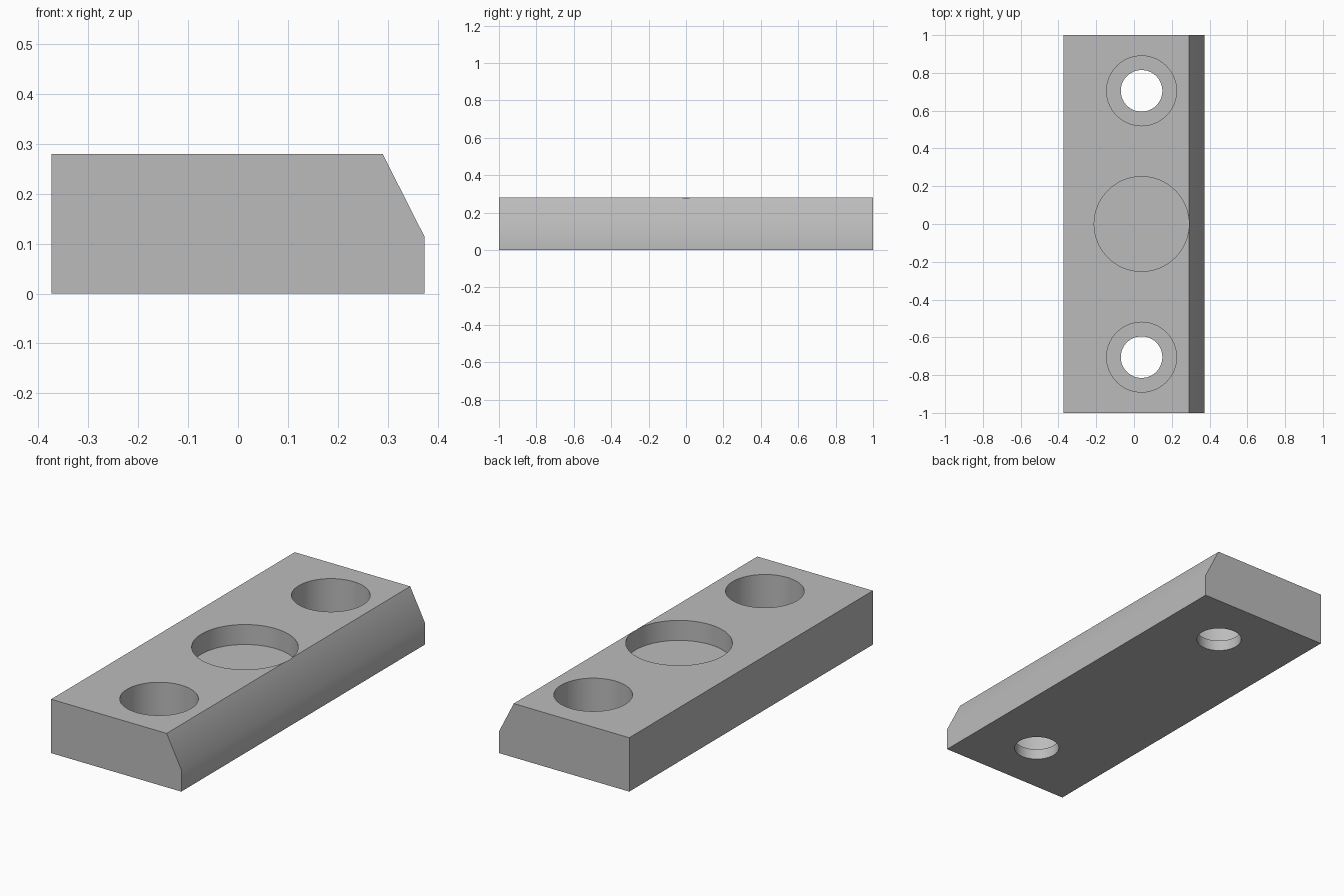
import bpy
import bmesh

cube = bpy.data.objects.get("Cube")
if cube:
    bpy.data.objects.remove(cube, do_unlink=True)

HALF_WIDTH, HEIGHT = 0.374, 0.28
HOLE_X, HOLE_Y = 0.04, 0.705

grey = bpy.data.materials.new("plain grey")
grey.use_nodes = True
colour = (0.5, 0.5, 0.5, 1)
grey.diffuse_color = colour
grey.node_tree.nodes["Principled BSDF"].inputs["Base Color"].default_value = colour


def extruded_block(name, profile, half_length):
    """Extrude an x-z profile along y."""
    bm = bmesh.new()
    face = bm.faces.new([bm.verts.new((x, -half_length, z)) for x, z in profile])
    result = bmesh.ops.extrude_face_region(bm, geom=[face])
    verts = [v for v in result["geom"] if isinstance(v, bmesh.types.BMVert)]
    bmesh.ops.translate(bm, vec=(0, 2 * half_length, 0), verts=verts)
    bmesh.ops.recalc_face_normals(bm, faces=bm.faces)
    mesh = bpy.data.meshes.new(name)
    bm.to_mesh(mesh)
    bm.free()
    obj = bpy.data.objects.new(name, mesh)
    bpy.context.collection.objects.link(obj)
    mesh.materials.append(grey)
    return obj


def bore(target, name, y, radius, floor):
    """Cut a round hole from above the top face down to the floor height."""
    top = HEIGHT + 0.1
    bpy.ops.mesh.primitive_cylinder_add(
        vertices=64, radius=radius, depth=top - floor,
        location=(HOLE_X, y, (top + floor) / 2))
    cutter = bpy.context.object
    cutter.name = name
    cutter.data.materials.append(grey)
    cut = target.modifiers.new(name, "BOOLEAN")
    cut.operation, cut.solver, cut.object = "DIFFERENCE", "EXACT", cutter
    bpy.context.view_layer.objects.active = target
    bpy.ops.object.modifier_apply(modifier=cut.name)
    bpy.data.objects.remove(cutter, do_unlink=True)


# Rectangular bar with one long chamfered edge
block = extruded_block("mounting_block", [
    (-HALF_WIDTH, 0), (HALF_WIDTH, 0), (HALF_WIDTH, 0.114),
    (0.29, HEIGHT), (-HALF_WIDTH, HEIGHT)], 1)

# Shallow central pocket that just grazes the chamfer
bore(block, "centre_pocket", 0, 0.251, HEIGHT - 0.104)

# Counterbored screw holes at both ends
for side in (-1, 1):
    bore(block, "counterbore", side * HOLE_Y, 0.185, 0.056)
    bore(block, "screw_hole", side * HOLE_Y, 0.11, -0.1)

# Smooth bores, crisp rims
bpy.ops.object.select_all(action="DESELECT")
block.select_set(True)
bpy.context.view_layer.objects.active = block
bpy.ops.object.shade_smooth_by_angle()
